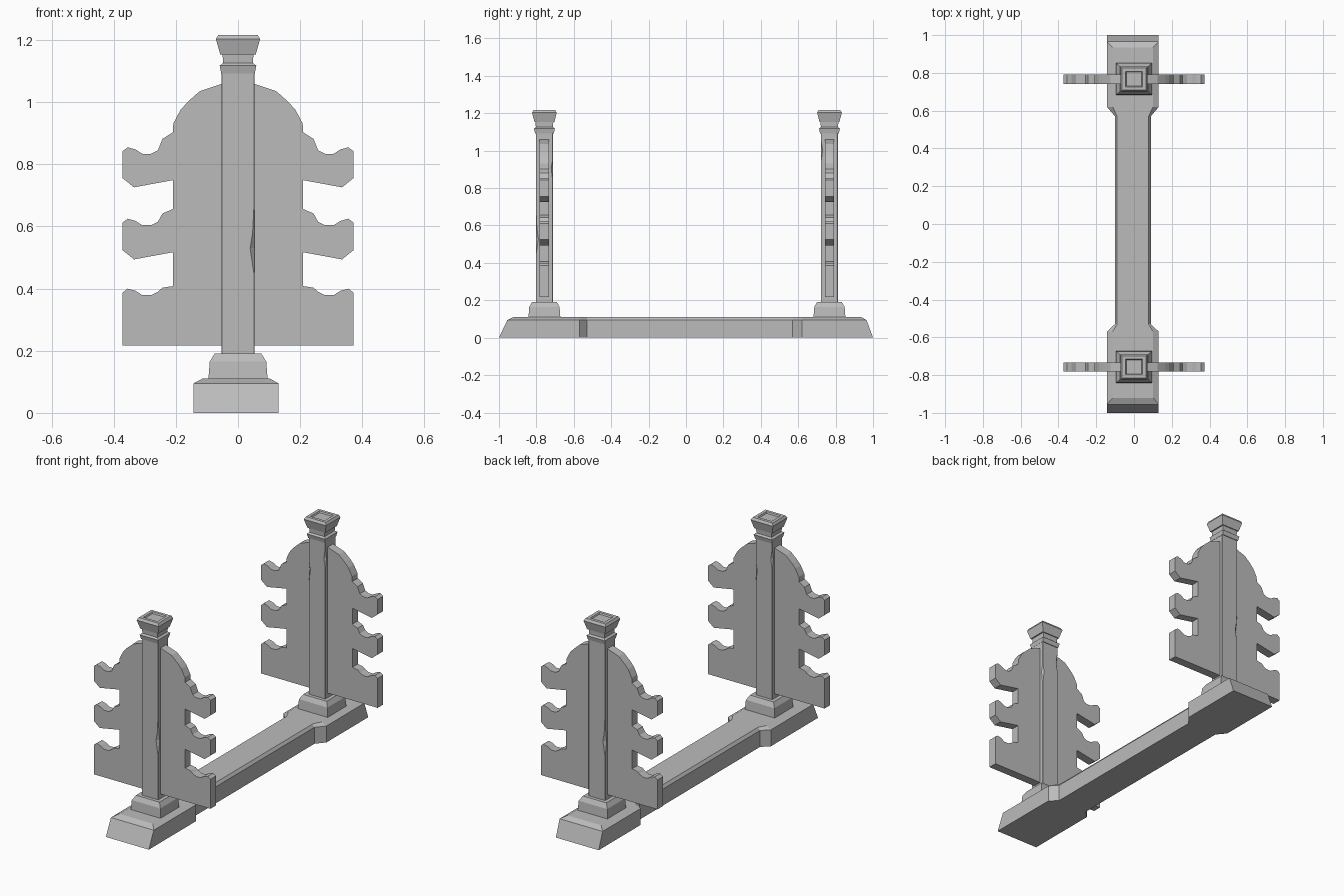
import bpy
import bmesh
import math

old = bpy.data.objects.get("Cube")
if old:
    bpy.data.objects.remove(old)

stone = bpy.data.materials.new("plain grey")
stone.use_nodes = True
grey = (0.5, 0.5, 0.5, 1)
stone.diffuse_color = grey
stone.node_tree.nodes["Principled BSDF"].inputs["Base Color"].default_value = grey


def loft(name, rings):
    """Join rings of equal length into a closed, flat-shaded solid."""
    bm = bmesh.new()
    loops = [[bm.verts.new(p) for p in ring] for ring in rings]
    n = len(loops[0])
    for low, high in zip(loops, loops[1:]):
        for i in range(n):
            j = (i + 1) % n
            bm.faces.new((low[i], low[j], high[j], high[i]))
    bm.faces.new(loops[0][::-1])
    bm.faces.new(loops[-1])
    bmesh.ops.recalc_face_normals(bm, faces=bm.faces)
    mesh = bpy.data.meshes.new(name)
    bm.to_mesh(mesh)
    bm.free()
    mesh.materials.append(stone)
    obj = bpy.data.objects.new(name, mesh)
    bpy.context.collection.objects.link(obj)
    return obj


def square(half_x, half_y, z):
    return [(sx * half_x, sy * half_y, z)
            for sx, sy in ((-1, -1), (1, -1), (1, 1), (-1, 1))]


def chipped_square(half_x, half_y, z, chips):
    """Square ring whose corners are each cut by their own chip size."""
    ring = []
    for k, (x, y, _) in enumerate(square(half_x, half_y, z)):
        c = chips.get(k, 0.002)
        along_x = (x - math.copysign(c, x), y, z)
        along_y = (x, y - math.copysign(c, y), z)
        ring += [along_x, along_y] if k % 2 else [along_y, along_x]
    return ring


# Long base beam with wider, sloping ends
def base_ring(z, end_front, end_back, inset):
    wide, narrow = 0.137 - inset, 0.095 - inset * 0.4
    half = [(wide, -end_front), (wide, -0.57), (narrow, -0.53),
            (narrow, 0.57), (wide, 0.62), (wide, end_back)]
    ring = half + [(-x, y) for x, y in reversed(half)]
    return [(x - 0.006, y, z) for x, y in ring]


loft("base_beam", [base_ring(0, 1, 1, 0),
                   base_ring(0.095, 0.955, 0.965, 0),
                   base_ring(0.111, 0.92, 0.935, 0.03)])


# Side outline of the rack plate, from the lower tip up to the arch
def arm_top(z, lift):
    return [(0.372, z + 0.387), (0.355, z + 0.4), (0.33, z + 0.393),
            (0.308, z + 0.379), (0.28, z + 0.379), (0.258, z + 0.39),
            (0.243, z + 0.403 + lift * 0.6), (0.21, z + 0.408 + lift)]


def arm_under(z):
    return [(0.21, z + 0.289), (0.335, z + 0.266), (0.372, z + 0.296)]


outline = [(0.372, 0.217)] + arm_top(0, 0)
outline += arm_under(0.228) + arm_top(0.225, 0.023)
outline += arm_under(0.46) + arm_top(0.455, 0.04)
outline += [(0.208, 0.932), (0.185, 0.975), (0.163, 1.0),
            (0.124, 1.035), (0.05, 1.06)]
outline += [(-x, z) for x, z in reversed(outline)]

# Chips on the post corners: height -> {corner: size}
chips = {0.45: {}, 0.53: {1: 0.014}, 0.58: {1: 0.006}, 0.66: {},
         0.84: {}, 0.91: {2: 0.01}, 0.95: {}, 1.0: {3: 0.01}, 1.05: {}}

for end, y, turn in (("front", -0.757, 0), ("back", 0.767, math.pi)):
    parts = []

    # Stepped foot block
    parts.append(loft(end + "_foot", [
        square(0.096, 0.086, 0.1), square(0.091, 0.081, 0.165),
        square(0.075, 0.066, 0.191)]))

    # Square post with worn corners
    levels = [(0.18, {})] + list(chips.items()) + [(1.1, {})]
    parts.append(loft(end + "_post", [
        chipped_square(0.053, 0.046, z, c) for z, c in levels]))

    # Collar and flared cap with a sunken top
    parts.append(loft(end + "_collar", [
        square(0.054, 0.05, 1.093), square(0.059, 0.056, 1.118),
        square(0.048, 0.046, 1.126), square(0.05, 0.048, 1.16)]))
    parts.append(loft(end + "_cap", [
        square(0.057, 0.053, 1.153), square(0.071, 0.066, 1.203),
        square(0.063, 0.058, 1.217), square(0.045, 0.041, 1.217),
        square(0.041, 0.037, 1.209)]))

    # Rack plate with three cradle arms on each side
    parts.append(loft(end + "_rack_plate", [
        [(x, d, z) for x, z in outline] for d in (-0.025, 0.025)]))

    for part in parts:
        part.location.y = y
        part.rotation_euler.z = turn
